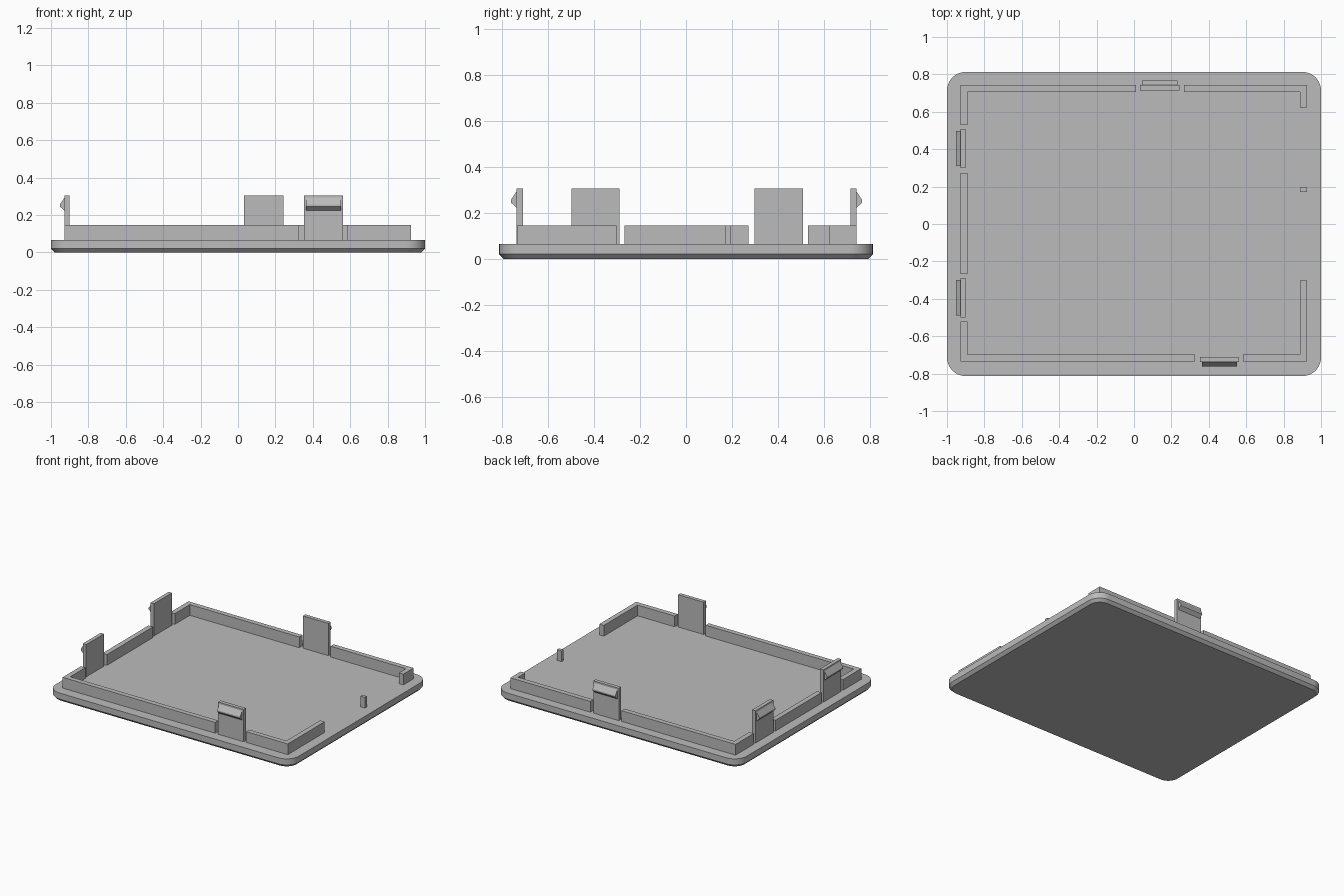
import bpy
import bmesh
from math import sin, cos, pi
from mathutils import Matrix, Vector

cube = bpy.data.objects.get("Cube")
if cube:
    bpy.data.objects.remove(cube, do_unlink=True)

grey = bpy.data.materials.new("plain grey plastic")
grey.use_nodes = True
grey.diffuse_color = (0.5, 0.5, 0.5, 1)
grey.node_tree.nodes["Principled BSDF"].inputs["Base Color"].default_value = (0.5, 0.5, 0.5, 1)

FLOOR, RIM_TOP, CLIP_TOP = 0.065, 0.145, 0.305


def add_object(name, bm):
    bmesh.ops.recalc_face_normals(bm, faces=bm.faces)
    mesh = bpy.data.meshes.new(name)
    bm.to_mesh(mesh)
    bm.free()
    mesh.materials.append(grey)
    obj = bpy.data.objects.new(name, mesh)
    bpy.context.collection.objects.link(obj)
    return obj


def loft(bm, rings):
    """Join equal rings of points and cap both ends."""
    loops = [[bm.verts.new(p) for p in ring] for ring in rings]
    for a, b in zip(loops, loops[1:]):
        for i in range(len(a)):
            j = (i + 1) % len(a)
            bm.faces.new((a[i], a[j], b[j], b[i]))
    bm.faces.new(loops[0][::-1])
    bm.faces.new(loops[-1])


def prism(bm, outline, z0, z1):
    loft(bm, [[(x, y, z) for x, y in outline] for z in (z0, z1)])


def rounded_ring(hx, hy, radius, z, steps=10):
    ring = []
    for k, (sx, sy) in enumerate([(1, 1), (-1, 1), (-1, -1), (1, -1)]):
        for i in range(steps + 1):
            a = (k + i / steps) * pi / 2
            ring.append((sx * (hx - radius) + radius * cos(a),
                         sy * (hy - radius) + radius * sin(a), z))
    return ring


# Base plate with a chamfered underside
bm = bmesh.new()
loft(bm, [rounded_ring(0.98, 0.793, 0.08, 0),
          rounded_ring(1, 0.813, 0.1, 0.02),
          rounded_ring(1, 0.813, 0.1, FLOOR)])
plate = add_object("base_plate", bm)
bpy.context.view_layer.objects.active = plate
plate.select_set(True)
bpy.ops.object.shade_smooth_by_angle(angle=0.5)
plate.select_set(False)

# Interrupted rim: each wall follows the outer rectangle, its inner side is clamped inwards
L, R, F, B = -0.928, 0.925, -0.736, 0.743
T = 0.037
walls = {
    "rim_back_right": [(L, 0.53), (L, B), (0.01, B)],
    "rim_back_left": [(0.267, B), (R, B), (R, 0.623)],
    "rim_right_middle": [(L, -0.267), (L, 0.273)],
    "rim_front_right": [(0.327, F), (L, F), (L, -0.522)],
    "rim_front_left": [(R, -0.302), (R, F), (0.583, F)],
    "small_post": [(R, 0.195), (R, 0.17)],
}
for name, path in walls.items():
    inner = [(min(max(x, L + T), R - T), min(max(y, F + T), B - T)) for x, y in path]
    bm = bmesh.new()
    prism(bm, path + inner[::-1], FLOOR, RIM_TOP)
    add_object(name, bm)


def snap_clip(name, location, turn):
    """Upright tab with its outer face on local y = 0 and a hook towards -y."""
    bm = bmesh.new()
    w, h = 0.105, 0.094
    prism(bm, [(-w, 0), (w, 0), (w, 0.028), (-w, 0.028)], FLOOR, CLIP_TOP)
    hook = [(0, 0.223), (-0.024, 0.245), (-0.024, 0.256), (0, 0.292)]
    loft(bm, [[(x, y, z) for y, z in hook] for x in (-h, h)])
    bm.transform(Matrix.Translation(Vector(location)) @ Matrix.Rotation(turn, 4, "Z"))
    add_object(name, bm)


# Four snap clips standing in the rim gaps
snap_clip("clip_front", (0.457, -0.738, 0), 0)
snap_clip("clip_back", (0.138, B, 0), pi)
snap_clip("clip_right_rear", (L, 0.404, 0), -pi / 2)
snap_clip("clip_right_front", (L, -0.394, 0), -pi / 2)
